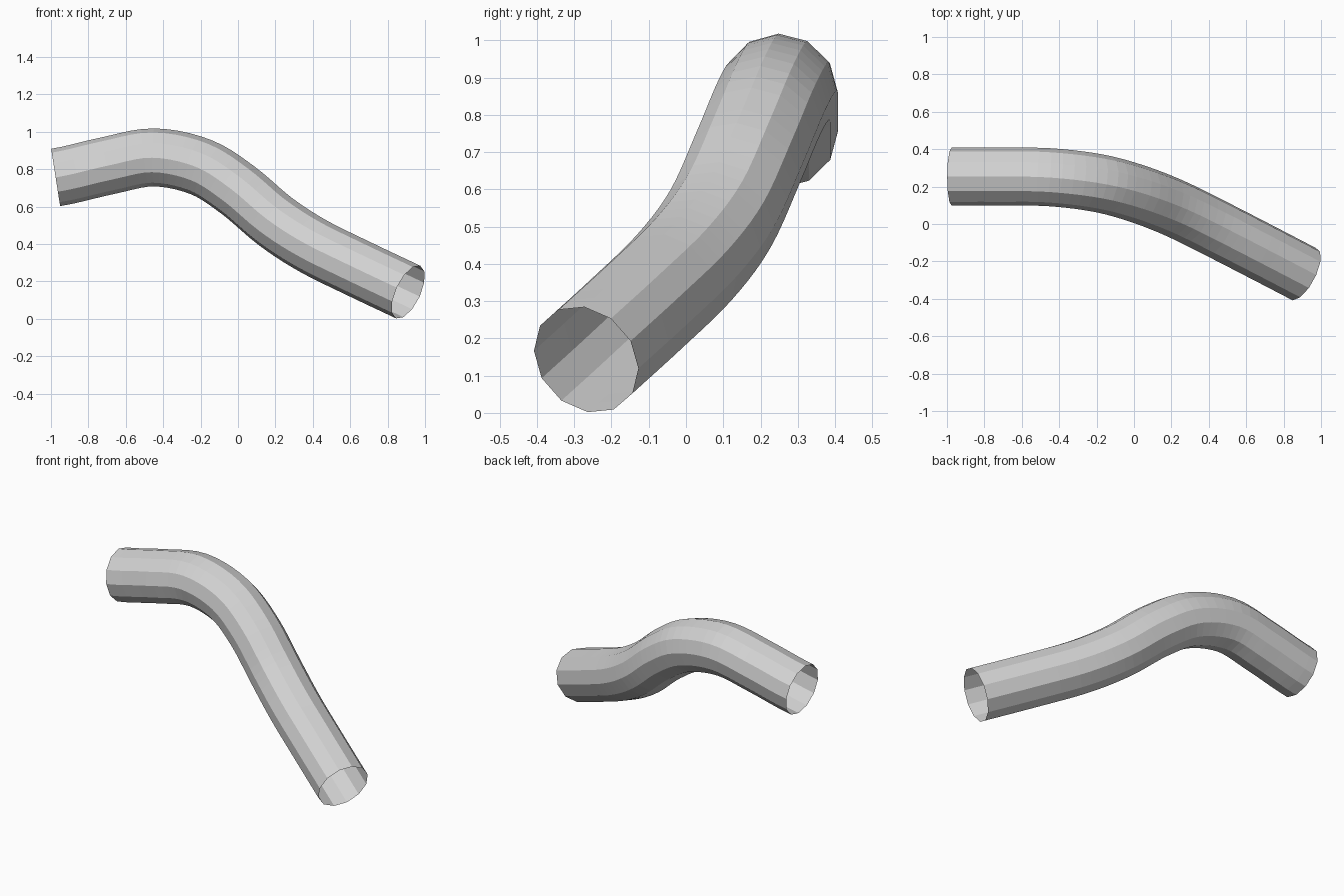
import bpy, bmesh, math
from mathutils import Vector

if "Cube" in bpy.data.objects:
    bpy.data.objects.remove(bpy.data.objects["Cube"])

SIDES, RADIUS, STEPS = 12, 0.155, 5

# Centre line of the pipe; the first and last points only steer the ends
path = [Vector(p) for p in (
    (-1.25, 0.253, 0.732), (-0.975, 0.253, 0.756), (-0.70, 0.253, 0.818),
    (-0.45, 0.250, 0.863), (-0.20, 0.220, 0.812), (0.0, 0.168, 0.688),
    (0.20, 0.092, 0.520), (0.40, -0.005, 0.390), (0.65, -0.133, 0.266),
    (0.91, -0.268, 0.143), (1.17, -0.403, 0.020))]


def spline(a, b, c, d, t):
    """Point and direction on a smooth curve between b and c."""
    k1, k2, k3 = c - a, 2*a - 5*b + 4*c - d, 3*b - a - 3*c + d
    point = b + 0.5 * (k1*t + k2*t*t + k3*t**3)
    return point, (k1 + 2*k2*t + 3*k3*t*t).normalized()


samples = []
for i in range(len(path) - 3):
    samples += [spline(*path[i:i + 4], s / STEPS) for s in range(STEPS)]
samples.append(spline(*path[-4:], 1.0))

# Sweep a twelve-sided ring along the line without twisting; both ends stay open
bm = bmesh.new()
rings = []
up = Vector((0, 0, 1))
for point, direction in samples:
    up = (up - direction * up.dot(direction)).normalized()
    side = direction.cross(up)
    ring = []
    for k in range(SIDES):
        a = math.tau * k / SIDES
        ring.append(bm.verts.new(point + RADIUS * (math.cos(a)*side + math.sin(a)*up)))
    rings.append(ring)
for r0, r1 in zip(rings, rings[1:]):
    for k in range(SIDES):
        n = (k + 1) % SIDES
        bm.faces.new((r0[k], r1[k], r1[n], r0[n]))
bmesh.ops.recalc_face_normals(bm, faces=bm.faces)
# Normals point away from the centre line
bm.faces.ensure_lookup_table()
f = bm.faces[0]
if f.normal.dot(f.calc_center_median() - samples[0][0]) < 0:
    bmesh.ops.reverse_faces(bm, faces=bm.faces)

mesh = bpy.data.meshes.new("bent_pipe")
bm.to_mesh(mesh)
bm.free()
pipe = bpy.data.objects.new("bent_pipe", mesh)
bpy.context.collection.objects.link(pipe)

# Plain grey
grey = bpy.data.materials.new("light_grey")
grey.diffuse_color = (0.65, 0.65, 0.65, 1)
grey.use_nodes = True
grey.node_tree.nodes["Principled BSDF"].inputs["Base Color"].default_value = grey.diffuse_color
mesh.materials.append(grey)
